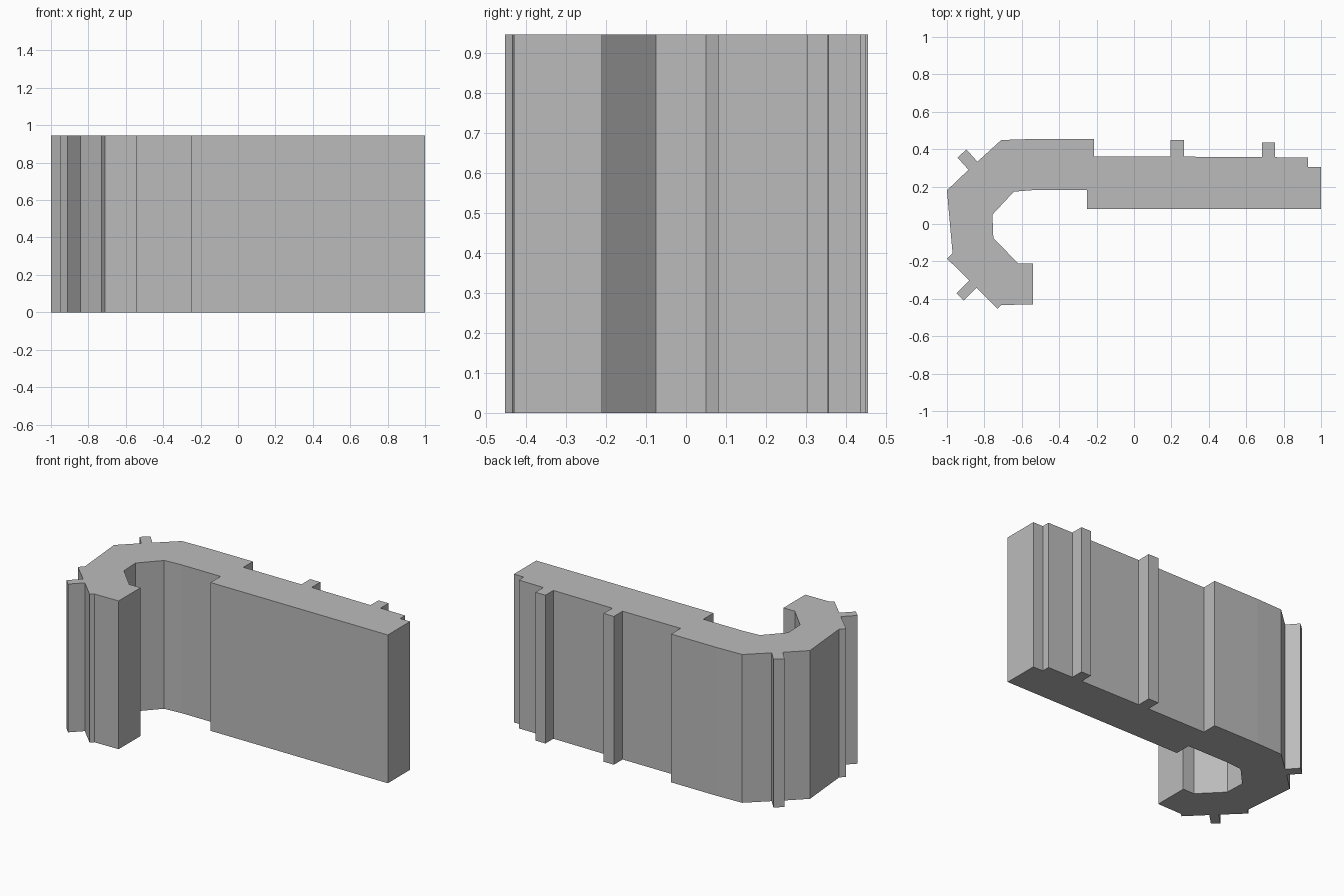
import bpy
import bmesh
from mathutils import Vector

HEIGHT = 0.945

cube = bpy.data.objects.get("Cube")
if cube:
    bpy.data.objects.remove(cube, do_unlink=True)


def make_material(name, colour):
    material = bpy.data.materials.new(name)
    material.use_nodes = True
    material.diffuse_color = colour
    material.node_tree.nodes["Principled BSDF"].inputs["Base Color"].default_value = colour
    return material


def rib(start, end, depth):
    """Outline points of a square rib standing out from the edge start-end."""
    start, end = Vector(start), Vector(end)
    along = (end - start).normalized()
    outward = Vector((along.y, -along.x)) * depth
    return [start, start + outward, end + outward, end]


def extrude_outline(name, outline, height, material):
    """Closed prism standing on the ground from a counter-clockwise outline."""
    bm = bmesh.new()
    base = bm.faces.new([bm.verts.new((p[0], p[1], 0)) for p in outline])
    result = bmesh.ops.extrude_face_region(bm, geom=[base], use_keep_orig=True)
    top = [g for g in result["geom"] if isinstance(g, bmesh.types.BMVert)]
    bmesh.ops.translate(bm, verts=top, vec=(0, 0, height))
    bmesh.ops.recalc_face_normals(bm, faces=bm.faces[:])
    mesh = bpy.data.meshes.new(name)
    bm.to_mesh(mesh)
    bm.free()
    mesh.materials.append(material)
    obj = bpy.data.objects.new(name, mesh)
    bpy.context.collection.objects.link(obj)
    return obj


# Straight plate: stepped end and two ribs along the back
plate_back = [(1, 0.08), (1, 0.305), (0.93, 0.305), (0.93, 0.355)]
plate_back += rib((0.755, 0.357), (0.685, 0.357), 0.08)
plate_back += rib((0.267, 0.36), (0.195, 0.36), 0.088)
plate_back += [(-0.214, 0.36)]

# Outside of the hook: thicker bend with a rib on each slanted corner
hook_outside = [(-0.214, 0.455), (-0.53, 0.455), (-0.71, 0.449)]
hook_outside += rib((-0.837, 0.333), (-0.885, 0.29), 0.088)
hook_outside += [(-1, 0.18), (-0.97, -0.157), (-1, -0.185)]
hook_outside += rib((-0.88, -0.302), (-0.842, -0.34), 0.098)
hook_outside += [(-0.73, -0.452), (-0.71, -0.433)]

# Blunt hook tip and the inside of the bend, back to the plate front
hook_inside = [(-0.54, -0.43), (-0.54, -0.21), (-0.62, -0.21),
               (-0.752, -0.075), (-0.757, 0.05), (-0.642, 0.173),
               (-0.53, 0.182), (-0.25, 0.182), (-0.25, 0.08)]

grey = make_material("plain grey", (0.5, 0.5, 0.5, 1))
extrude_outline("hooked_profile", plate_back + hook_outside + hook_inside,
                HEIGHT, grey)
